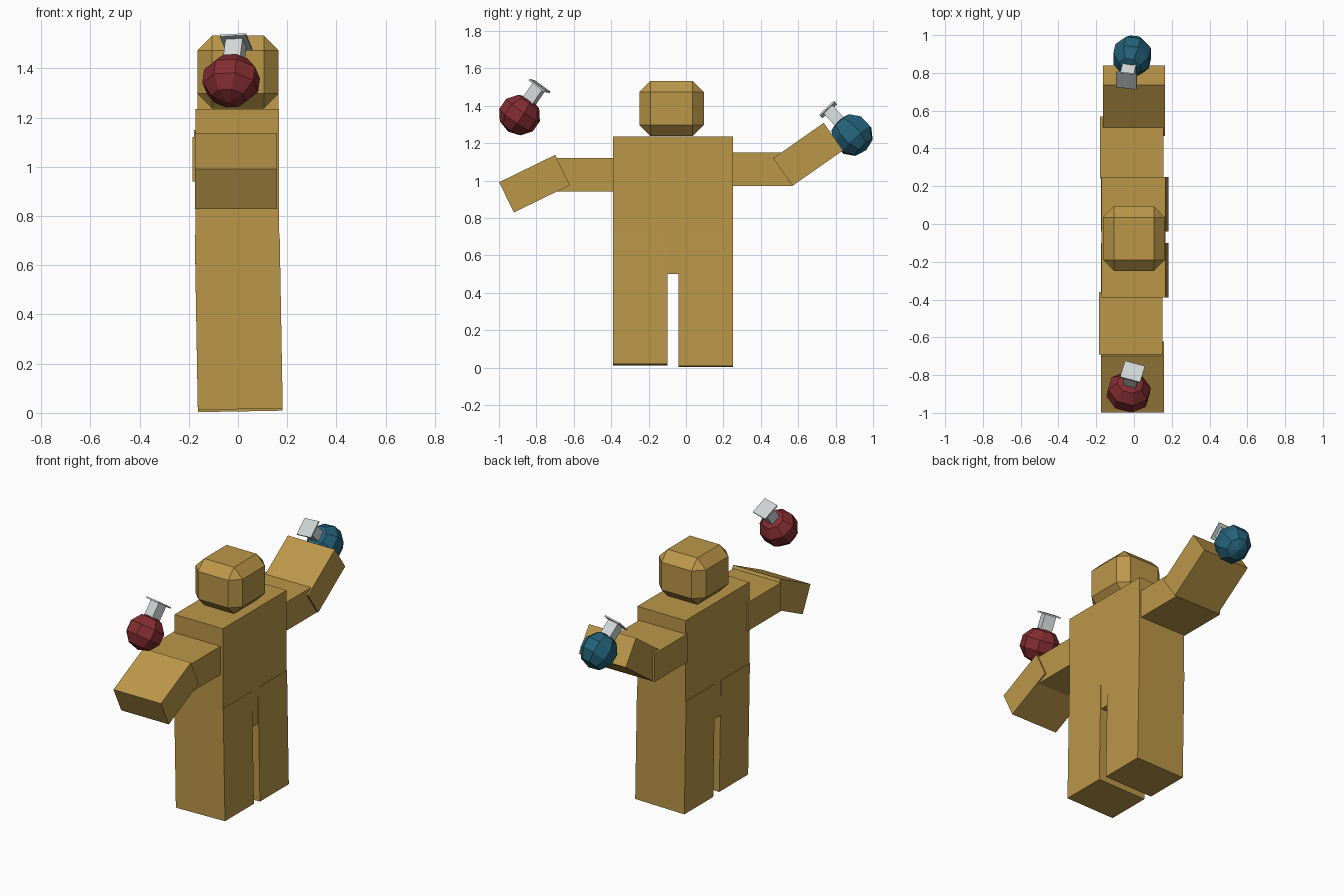
import bpy, bmesh, math
from mathutils import Matrix, Vector

if "Cube" in bpy.data.objects:
    bpy.data.objects.remove(bpy.data.objects["Cube"])


def material(name, rgb):
    m = bpy.data.materials.new(name)
    m.diffuse_color = (*rgb, 1)
    m.use_nodes = True
    m.node_tree.nodes["Principled BSDF"].inputs["Base Color"].default_value = m.diffuse_color
    return m


TAN = material("tan", (0.50, 0.31, 0.066))
RED = material("dark red", (0.23, 0.026, 0.031))
BLUE = material("deep blue", (0.018, 0.122, 0.195))
GREY = material("light grey", (0.64, 0.68, 0.68))


def add(name, bm, mat, matrix):
    mesh = bpy.data.meshes.new(name)
    bm.to_mesh(mesh)
    bm.free()
    mesh.materials.append(mat)
    ob = bpy.data.objects.new(name, mesh)
    ob.matrix_world = matrix
    bpy.context.collection.objects.link(ob)
    return ob


def box(name, size, centre, mat=TAN, rx=0, ry=0, frame=None):
    bm = bmesh.new()
    bmesh.ops.create_cube(bm, size=1)
    bmesh.ops.scale(bm, vec=size, verts=bm.verts)
    if frame is None:
        frame = Matrix.Identity(4)
    turn = Matrix.Rotation(math.radians(rx), 4, 'X') @ Matrix.Rotation(math.radians(ry), 4, 'Y')
    return add(name, bm, mat, frame @ Matrix.Translation(centre) @ turn)


# Torso and slightly tilted legs
box("torso", (0.34, 0.64, 0.735), (-0.003, -0.07, 0.868))
box("left_leg", (0.345, 0.29, 0.71), (0.003, -0.245, 0.37), ry=-1)
box("right_leg", (0.345, 0.29, 0.72), (0.003, 0.105, 0.366), ry=-1)

# Chamfered head
head = box("head", (0.33, 0.345, 0.295), (0, -0.077, 1.385))
bevel = head.modifiers.new("chamfer", 'BEVEL')
bevel.width = 0.06
bevel.segments = 1

# Arms
box("left_upper_arm", (0.334, 0.33, 0.18), (-0.017, -0.525, 1.03))
box("right_upper_arm", (0.334, 0.33, 0.18), (-0.012, 0.405, 1.06))
box("left_forearm", (0.334, 0.333, 0.18), (-0.008, -0.81, 0.983), rx=26)
box("right_forearm", (0.33, 0.33, 0.18), (0, 0.653, 1.14), rx=35)


# Round flasks with square necks and thin lips
def flask(name, centre, top, roll, mat, radii):
    axis = Vector(top) - Vector(centre)
    length = axis.length
    z = axis.normalized()
    x = (Vector((1, 0, 0)) - z * z.x).normalized()
    y = z.cross(x)
    rot = Matrix((x, y, z)).transposed().to_4x4()
    frame = Matrix.Translation(centre) @ rot @ Matrix.Rotation(math.radians(roll), 4, 'Z')
    bm = bmesh.new()
    bmesh.ops.create_uvsphere(bm, u_segments=8, v_segments=5, radius=1)
    bmesh.ops.rotate(bm, verts=bm.verts, matrix=Matrix.Rotation(math.pi / 8, 3, 'Z'))
    bmesh.ops.scale(bm, vec=radii, verts=bm.verts)
    add(name + "_bulb", bm, mat, frame)
    box(name + "_neck", (0.072, 0.065, length - 0.06), (0, 0, (length + 0.06) / 2), GREY, frame=frame)
    box(name + "_lip", (0.11, 0.108, 0.009), (0, 0, length), GREY, frame=frame)


flask("red_flask", (-0.028, -0.89, 1.35), (-0.008, -0.783, 1.505), -14, RED, (0.122, 0.114, 0.108))
flask("blue_flask", (-0.01, 0.888, 1.243), (-0.04, 0.76, 1.38), 0, BLUE, (0.108, 0.117, 0.112))
